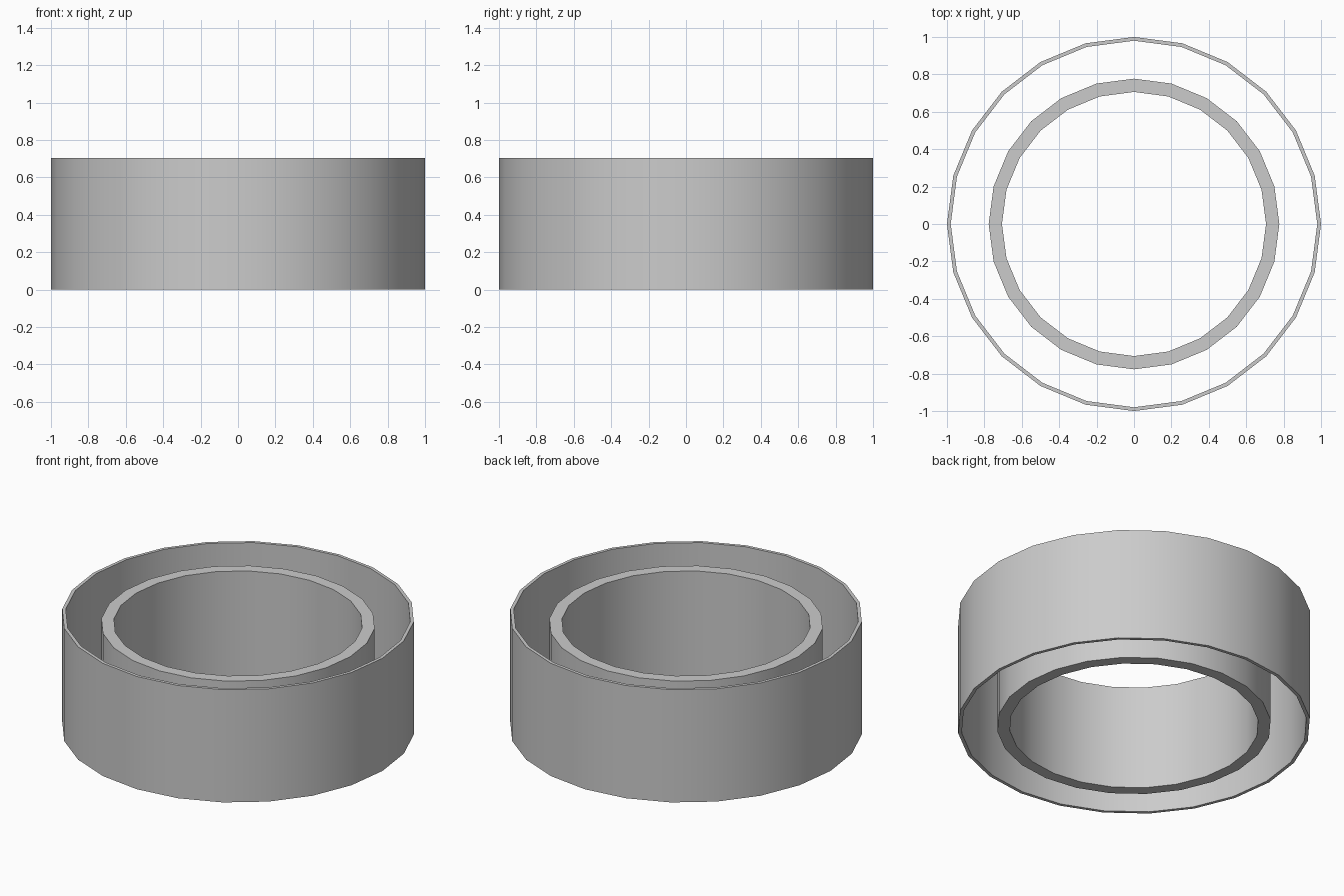
import bpy, bmesh, math

if "Cube" in bpy.data.objects:
    bpy.data.objects.remove(bpy.data.objects["Cube"])

SIDES = 24


def ring(name, r_out, r_in, z0, z1):
    """Closed tube: rectangular profile swept around z."""
    bm = bmesh.new()
    profile = [(r_out, z0), (r_out, z1), (r_in, z1), (r_in, z0)]
    loops = []
    for i in range(SIDES):
        a = 2 * math.pi * i / SIDES
        loops.append([bm.verts.new((r * math.cos(a), r * math.sin(a), z)) for r, z in profile])
    for i in range(SIDES):
        a, b = loops[i], loops[(i + 1) % SIDES]
        for k in range(4):
            n = (k + 1) % 4
            bm.faces.new((a[k], b[k], b[n], a[n]))
    bmesh.ops.recalc_face_normals(bm, faces=bm.faces)
    mesh = bpy.data.meshes.new(name)
    bm.to_mesh(mesh)
    bm.free()
    obj = bpy.data.objects.new(name, mesh)
    bpy.context.collection.objects.link(obj)
    # smooth walls, crisp rims
    bpy.ops.object.select_all(action='DESELECT')
    obj.select_set(True)
    bpy.context.view_layer.objects.active = obj
    bpy.ops.object.shade_smooth_by_angle(angle=math.radians(30))
    return obj


# thin outer wall, and thicker, slightly lower inner wall
ring("outer_ring", 1.0, 0.98, 0.0, 0.705)
ring("inner_ring", 0.777, 0.706, 0.0, 0.655)
